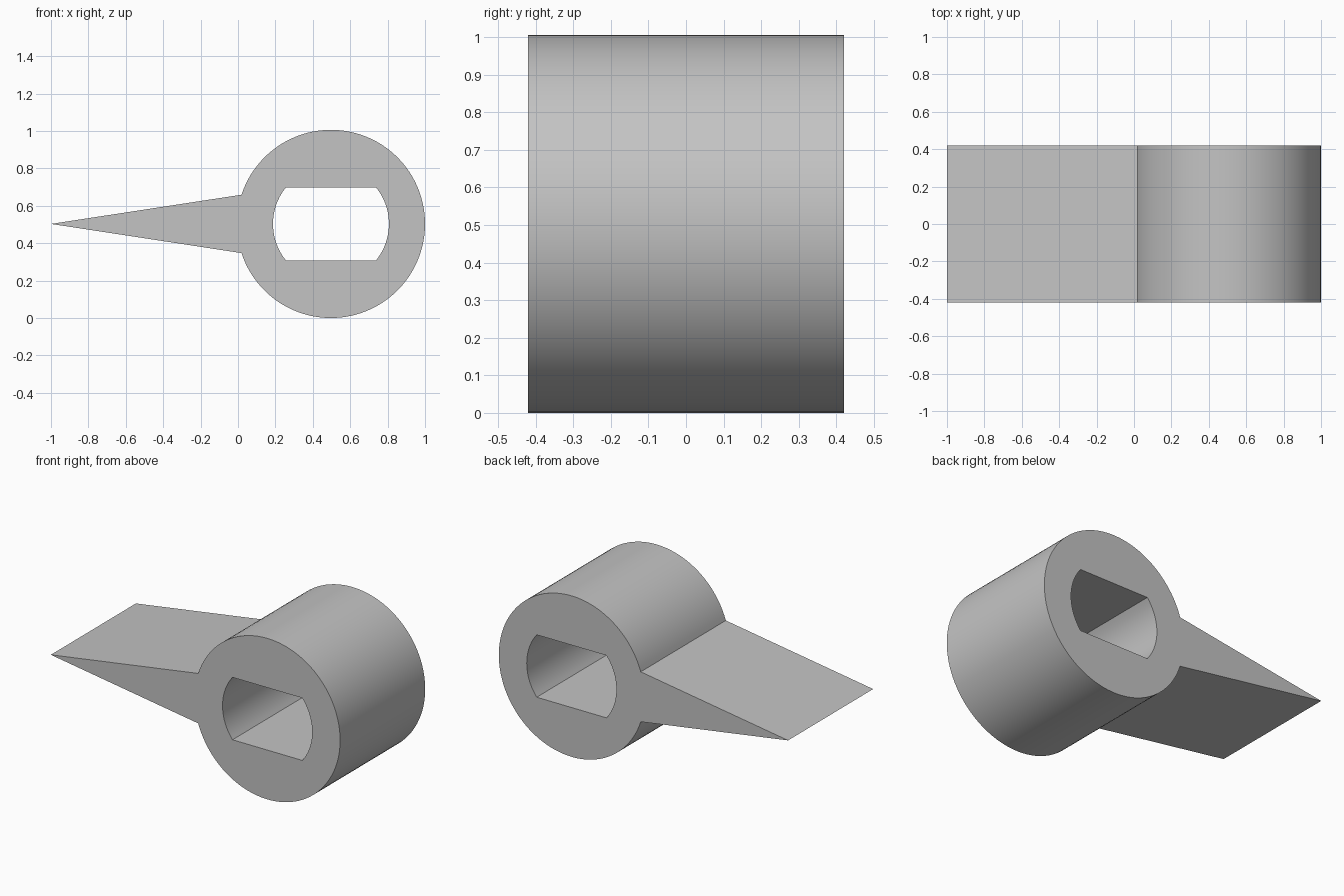
import bpy, bmesh, math
from mathutils import Vector

cube = bpy.data.objects.get("Cube")
if cube:
    bpy.data.objects.remove(cube, do_unlink=True)

CX, CZ = 0.497, 0.503      # hub axis
HUB_R, HOLE_R = 0.503, 0.31
HALF_DEPTH = 0.42
FLAT = 0.195               # half height of the flat-sided bore
FIN = 0.156                # half height of the pointer where it meets the hub

grey = bpy.data.materials.new("plain grey")
grey.use_nodes = True
colour = (0.55, 0.55, 0.55, 1)
grey.diffuse_color = colour
grey.node_tree.nodes["Principled BSDF"].inputs["Base Color"].default_value = colour


def arc(radius, start, end, steps):
    """Points on an arc about the hub axis, on the front plane."""
    angles = [start + (end - start) * i / steps for i in range(steps + 1)]
    return [Vector((CX + radius * math.cos(a), -HALF_DEPTH, CZ + radius * math.sin(a)))
            for a in angles]


def loop(bm, points):
    verts = [bm.verts.new(p) for p in points]
    return [bm.edges.new((v, verts[i - 1])) for i, v in enumerate(verts)]


bm = bmesh.new()

# Outer profile: round hub running into a pointed fin
join = math.pi - math.asin(FIN / HUB_R)
outline = arc(HUB_R, -join, join, 96) + [Vector((-1, -HALF_DEPTH, CZ))]

# Bore profile: round sides with flat top and bottom
half = math.asin(FLAT / HOLE_R)
bore = arc(HOLE_R, -half, half, 20) + arc(HOLE_R, math.pi - half, math.pi + half, 20)

edges = loop(bm, outline) + loop(bm, bore)
bmesh.ops.triangle_fill(bm, edges=edges, use_beauty=True, normal=(0, -1, 0))

# Extrude the profile through the full depth
result = bmesh.ops.extrude_face_region(bm, geom=bm.faces[:], use_keep_orig=True)
moved = [g for g in result["geom"] if isinstance(g, bmesh.types.BMVert)]
bmesh.ops.translate(bm, verts=moved, vec=(0, 2 * HALF_DEPTH, 0))
bmesh.ops.recalc_face_normals(bm, faces=bm.faces[:])

mesh = bpy.data.meshes.new("pointer_knob")
bm.to_mesh(mesh)
bm.free()
mesh.materials.append(grey)
knob = bpy.data.objects.new("pointer_knob", mesh)
bpy.context.collection.objects.link(knob)

# Smooth round walls, keep the corners crisp
bpy.ops.object.select_all(action="DESELECT")
knob.select_set(True)
bpy.context.view_layer.objects.active = knob
bpy.ops.object.shade_smooth_by_angle(angle=math.radians(20))
